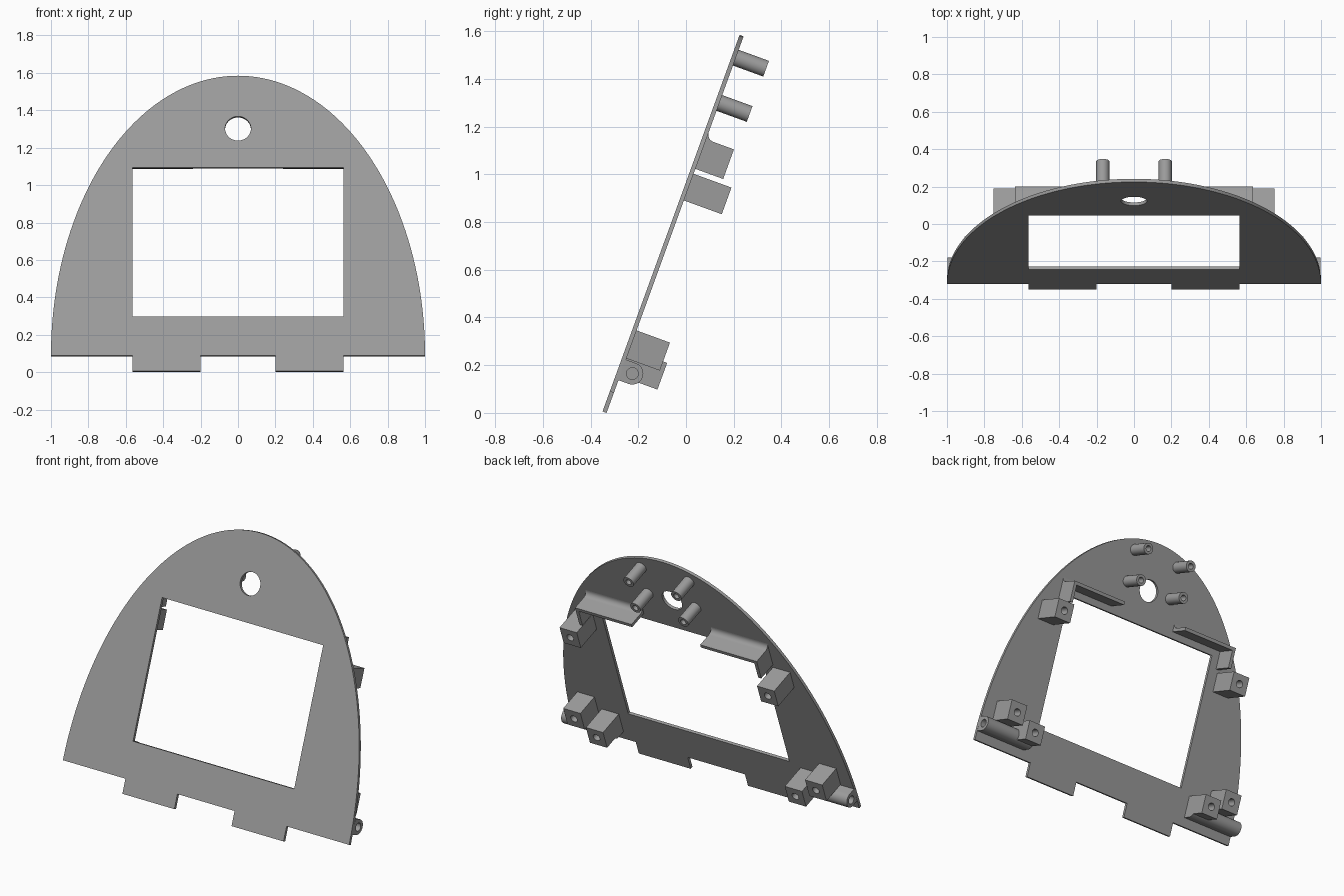
import bpy, bmesh, math
from mathutils import Vector

if "Cube" in bpy.data.objects:
    bpy.data.objects.remove(bpy.data.objects["Cube"])

TILT = math.radians(20)
S, C = math.sin(TILT), math.cos(TILT)
T = 0.018  # panel thickness

grey = bpy.data.materials.new("grey_plastic")
grey.diffuse_color = (0.33, 0.33, 0.33, 1)
grey.use_nodes = True
grey.node_tree.nodes["Principled BSDF"].inputs["Base Color"].default_value = grey.diffuse_color


def place(x, v, w):
    """Panel space (across, up the slope, out of the back) to world space."""
    return Vector((x, -0.35 + v * S + w * C, 0.006 + v * C - w * S))


def circle(cx, cy, r, n=32, start=0.0, end=2 * math.pi):
    full = abs(end - start - 2 * math.pi) < 1e-6
    steps = n if full else n + 1
    return [(cx + r * math.cos(start + (end - start) * i / n),
             cy + r * math.sin(start + (end - start) * i / n)) for i in range(steps)]


def rect(x0, x1, y0, y1):
    return [(x0, y0), (x1, y0), (x1, y1), (x0, y1)]


def extrude(name, loops, a, b, along_x=False, side=1):
    """Fill the loops (first outline, then holes) and extrude from a to b."""
    cu = bpy.data.curves.new(name, 'CURVE')
    cu.dimensions = '2D'
    cu.fill_mode = 'BOTH'
    cu.extrude = 0.5
    for pts in loops:
        sp = cu.splines.new('POLY')
        sp.points.add(len(pts) - 1)
        for p, q in zip(sp.points, pts):
            p.co = (q[0], q[1], 0, 1)
        sp.use_cyclic_u = True
    tmp = bpy.data.objects.new(name + "_outline", cu)
    bpy.context.collection.objects.link(tmp)
    dg = bpy.context.evaluated_depsgraph_get()
    me = bpy.data.meshes.new_from_object(tmp.evaluated_get(dg))
    bpy.data.objects.remove(tmp)
    bm = bmesh.new()
    bm.from_mesh(me)
    for vert in bm.verts:
        p, q, h = vert.co
        d = a + (h + 0.5) * (b - a)
        vert.co = place(d * side, p, q) if along_x else place(p * side, q, d)
    bmesh.ops.remove_doubles(bm, verts=bm.verts, dist=1e-5)
    bmesh.ops.recalc_face_normals(bm, faces=bm.faces)
    bm.to_mesh(me)
    bm.free()
    me.materials.clear()
    me.materials.append(grey)
    for poly in me.polygons:
        poly.material_index = 0
    ob = bpy.data.objects.new(name, me)
    bpy.context.collection.objects.link(ob)
    bpy.ops.object.select_all(action='DESELECT')
    ob.select_set(True)
    bpy.context.view_layer.objects.active = ob
    bpy.ops.object.shade_smooth_by_angle(angle=math.radians(30))
    return ob


# Arched panel with bottom tabs, screen window and round hole
B = 0.089
arch = [(math.cos(math.pi * i / 96), B + 1.591 * math.sin(math.pi * i / 96)) for i in range(97)]
tabs = [(-0.563, B), (-0.563, 0), (-0.2, 0), (-0.2, B), (0.2, B), (0.2, 0), (0.563, 0), (0.563, B)]
extrude("panel", [arch + tabs, rect(-0.563, 0.563, 0.31, 1.158), circle(0, 1.38, 0.069, 48)], 0, T)

# Lip profile: thin shelf with a concave fillet against the panel
R = 0.032
fillet = circle(1.221 + R, T + R, R, 8, 1.5 * math.pi, math.pi)
lip = [(1.2, T - 0.004), (1.221 + R, T - 0.004)] + fillet + [(1.221, 0.142), (1.2, 0.142)]

# Hinge profile: round barrel on a straight foot
barrel = [(0.146, T - 0.004), (0.238, T - 0.004)] + circle(0.192, 0.063, 0.046, 20, 0, math.pi)[::1]
barrel = [(0.146, T - 0.004), (0.238, T - 0.004)] + circle(0.192, 0.063, 0.046, 20, 0, math.pi)

# Screw blocks: centre x, low v, high v, depth
BLOCKS = {"upper_block": (0.69, 0.948, 1.067, 0.187),
          "outer_block": (0.845, 0.243, 0.368, 0.167),
          "inner_block": (0.695, 0.165, 0.284, 0.185)}

for label, side in (("right", 1), ("left", -1)):
    # Hollow standoff posts
    for row, v in (("top", 1.585), ("low", 1.383)):
        extrude(f"{row}_post_{label}", [circle(0.167, v, 0.035), circle(0.167, v, 0.018, 20)],
                T - 0.004, 0.153, side=side)
    # Square blocks with screw holes
    for name, (x, v0, v1, depth) in BLOCKS.items():
        extrude(f"{name}_{label}",
                [rect(x - 0.06, x + 0.06, v0, v1), circle(x, (v0 + v1) / 2, 0.023, 20)],
                T - 0.004, depth, side=side)
    # Corner lip and its side leg
    extrude(f"lip_{label}", [lip], 0.24, 0.635, along_x=True, side=side)
    extrude(f"lip_leg_{label}", [rect(0.614, 0.635, 1.089, 1.205)], T - 0.004, 0.142, side=side)
    # Hinge barrel with pin hole
    extrude(f"hinge_{label}", [barrel, circle(0.192, 0.063, 0.025, 20)], 0.635, 0.998,
            along_x=True, side=side)
